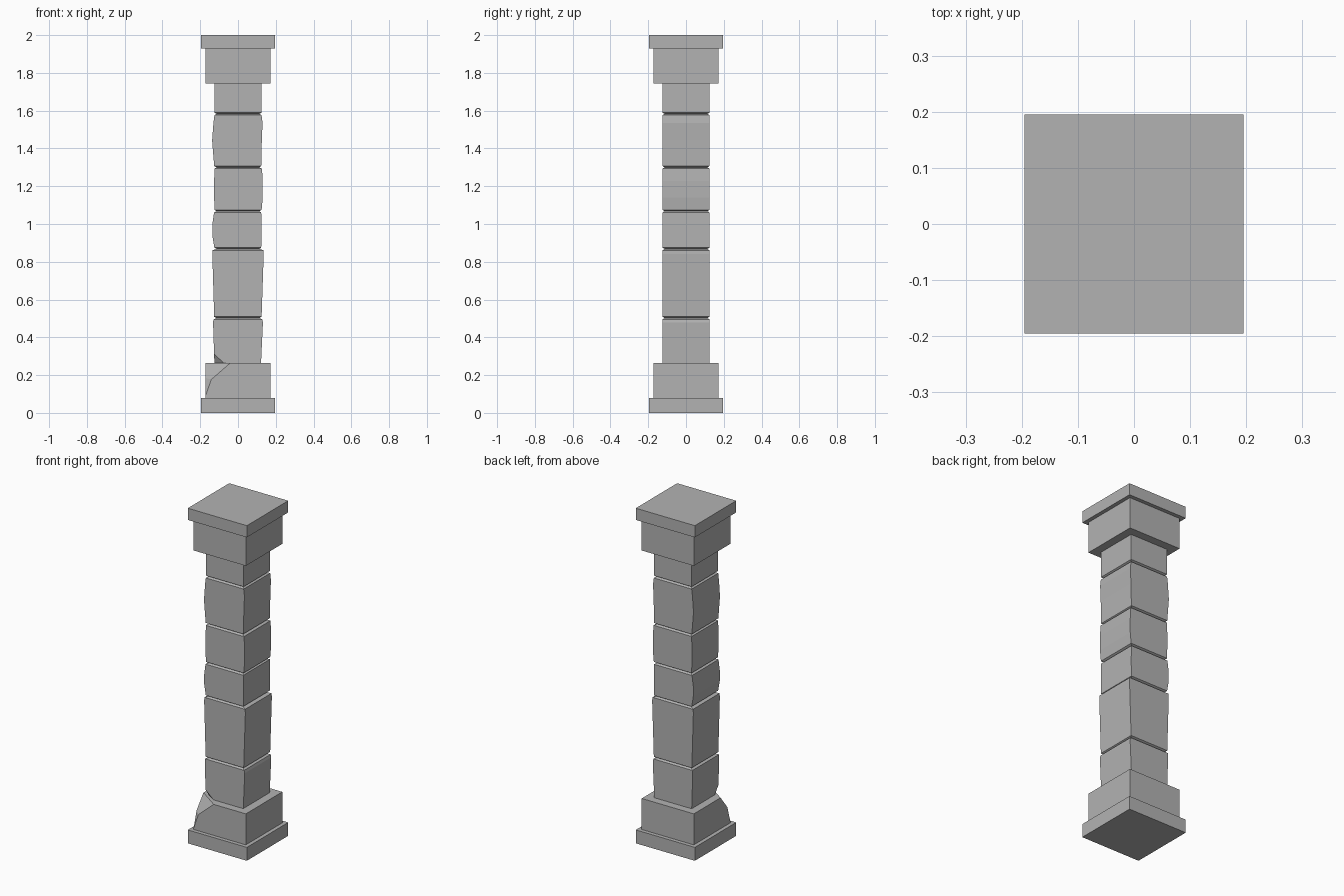
import bpy, bmesh
from mathutils import Vector

cube = bpy.data.objects.get("Cube")
if cube:
    bpy.data.objects.remove(cube, do_unlink=True)

GREY = (0.45, 0.45, 0.45, 1)
stone = bpy.data.materials.new("grey stone")
stone.use_nodes = True
stone.diffuse_color = GREY
stone.node_tree.nodes["Principled BSDF"].inputs["Base Color"].default_value = GREY


def loft(name, rings, chips=()):
    """Stack rectangular rings (z, left, right, half depth), then slice off chips."""
    bm = bmesh.new()
    loops = []
    for z, left, right, d in rings:
        corners = ((-left, -d), (right, -d), (right, d), (-left, d))
        loops.append([bm.verts.new((x, y, z)) for x, y in corners])
    for low, high in zip(loops, loops[1:]):
        for i in range(4):
            j = (i + 1) % 4
            bm.faces.new((low[i], low[j], high[j], high[i]))
    bm.faces.new(loops[0][::-1])
    bm.faces.new(loops[-1])
    # Each chip is a plane through three points, cutting away the side facing out
    for a, b, c in chips:
        a, b, c = Vector(a), Vector(b), Vector(c)
        normal = (b - a).cross(c - a)
        if normal.dot(Vector((-1, -1, 0))) < 0:
            normal.negate()
        cut = bmesh.ops.bisect_plane(bm, geom=bm.verts[:] + bm.edges[:] + bm.faces[:],
                                     plane_co=a, plane_no=normal, clear_outer=True)
        edges = [e for e in cut["geom_cut"] if isinstance(e, bmesh.types.BMEdge)]
        bmesh.ops.holes_fill(bm, edges=edges)
    bmesh.ops.recalc_face_normals(bm, faces=bm.faces[:])
    mesh = bpy.data.meshes.new(name)
    bm.to_mesh(mesh)
    bm.free()
    mesh.materials.append(stone)
    obj = bpy.data.objects.new(name, mesh)
    bpy.context.collection.objects.link(obj)


def slab(name, low, high, half, chips=()):
    loft(name, [(low, half, half, half), (high, half, half, half)], chips)


# Foot and head of the pillar
SLAB, BLOCK, SHAFT, WAIST, GAP = 0.195, 0.172, 0.125, 0.113, 0.007
slab("base_slab", 0, 0.08, SLAB)
slab("base_block", 0.08, 0.265, BLOCK, [
    ((-BLOCK, -BLOCK, 0.15), (-0.04, -BLOCK, 0.265), (-BLOCK, -0.08, 0.265)),
    ((-BLOCK, -BLOCK, 0.09), (-0.11, -BLOCK, 0.265), (-BLOCK, -0.12, 0.265)),
])
slab("capital_block", 1.745, 1.93, BLOCK)
slab("capital_slab", 1.93, 2, SLAB)

# Worn shaft stones: bottom, top, then (height fraction, left, right) of the wear
stones = [
    (0.258, 0.502, [(0, 0.125, 0.122), (0.93, 0.132, 0.132), (1, 0.13, 0.128)]),
    (0.502, 0.868, [(0, 0.126, 0.125), (0.94, 0.136, 0.136), (1, 0.134, 0.134)]),
    (0.868, 1.068, [(0, 0.125, 0.123), (0.35, 0.136, 0.124), (0.65, 0.136, 0.124), (1, 0.127, 0.123)]),
    (1.068, 1.3, [(0, 0.125, 0.125), (0.3, 0.126, 0.131), (0.7, 0.126, 0.131), (1, 0.125, 0.127)]),
    (1.3, 1.583, [(0, 0.126, 0.123), (0.5, 0.137, 0.126), (0.85, 0.13, 0.13), (1, 0.125, 0.125)]),
    (1.583, 1.75, [(0, 0.125, 0.125), (1, 0.125, 0.125)]),
]
for n, (low, high, wear) in enumerate(stones, 1):
    z0, z1 = low + GAP, high - GAP
    rings = [(z0 + (z1 - z0) * t, left, right, SHAFT) for t, left, right in wear]
    rings = [(low, WAIST, WAIST, WAIST)] + rings
    rings.append((high, WAIST, WAIST, WAIST))
    chip = [((-SHAFT, -SHAFT, 0.31), (-0.07, -SHAFT, 0.26), (-SHAFT, -0.09, 0.26))] if n == 1 else []
    loft(f"shaft_stone_{n}", rings, chip)
